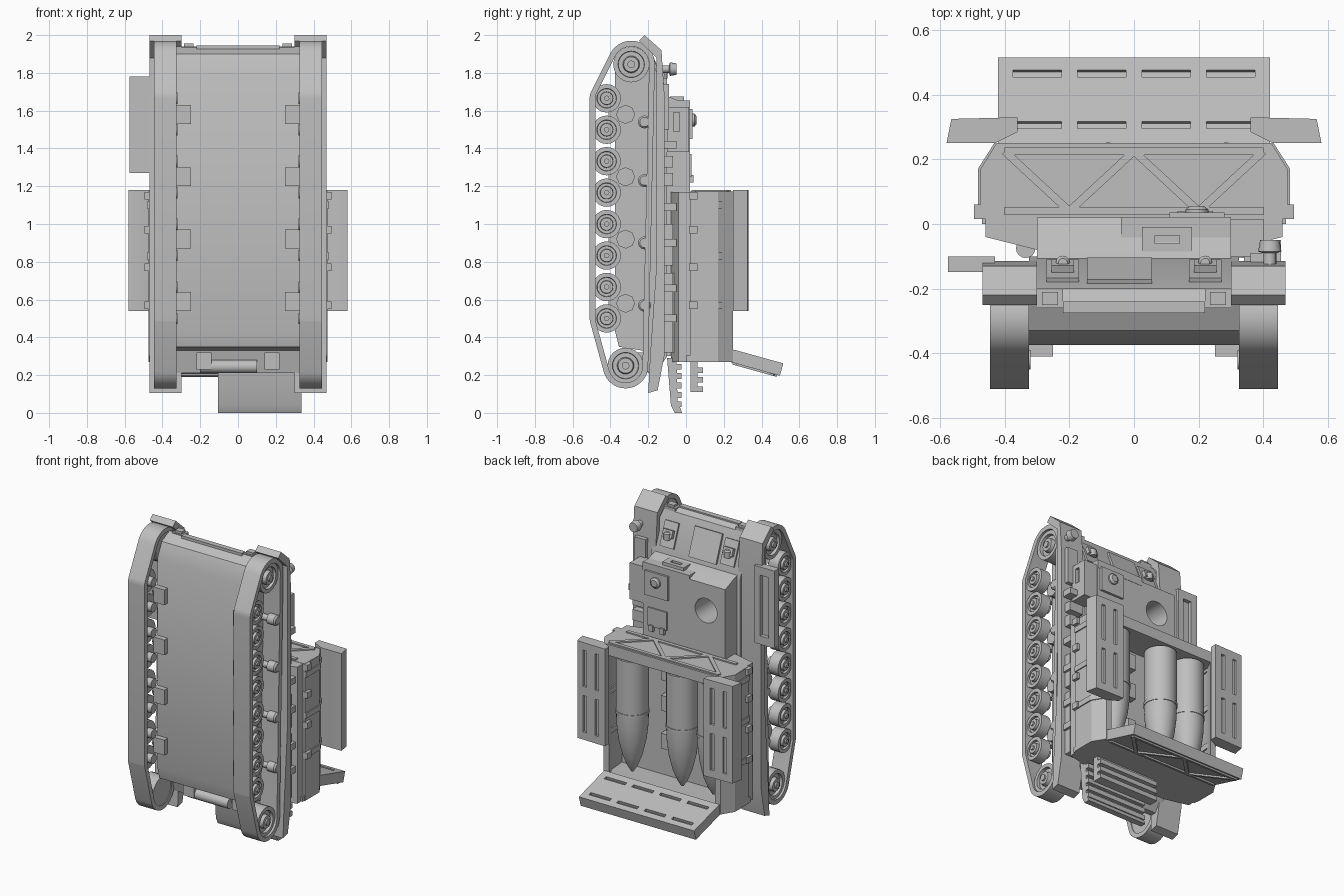
import bpy, bmesh
from math import sin, cos, pi, radians
from mathutils import Matrix, Vector

cube = bpy.data.objects.get("Cube")
if cube:
    bpy.data.objects.remove(cube)

grey = bpy.data.materials.new("light_grey")
grey.use_nodes = True
tone = (.52, .52, .52, 1)
grey.diffuse_color = tone
grey.node_tree.nodes["Principled BSDF"].inputs["Base Color"].default_value = tone
parts = []


def finish(name, bm, mirror=False):
    bmesh.ops.recalc_face_normals(bm, faces=bm.faces)
    mesh = bpy.data.meshes.new(name)
    bm.to_mesh(mesh)
    bm.free()
    mesh.materials.append(grey)
    obj = bpy.data.objects.new(name, mesh)
    bpy.context.collection.objects.link(obj)
    if mirror:
        obj.modifiers.new("mirror", "MIRROR").use_clip = False
    parts.append(obj)
    return obj


def place(axis, depth, a, b):
    return {"x": (depth, a, b), "y": (a, depth, b), "z": (a, b, depth)}[axis]


def add_prism(bm, axis, points, low, high):
    rings = [[bm.verts.new(place(axis, d, a, b)) for a, b in points] for d in (low, high)]
    bm.faces.new(rings[0])
    bm.faces.new(rings[1])
    for i in range(len(points)):
        j = (i + 1) % len(points)
        bm.faces.new((rings[0][i], rings[0][j], rings[1][j], rings[1][i]))


def prism(name, axis, points, low, high, mirror=False):
    bm = bmesh.new()
    add_prism(bm, axis, points, low, high)
    return finish(name, bm, mirror)


def add_box(bm, xs, ys, zs):
    (a, b), (c, d) = xs, ys
    add_prism(bm, "z", [(a, c), (b, c), (b, d), (a, d)], *zs)


def boxes(name, spans, mirror=False):
    bm = bmesh.new()
    for span in spans:
        add_box(bm, *span)
    return finish(name, bm, mirror)


def box(name, xs, ys, zs, mirror=False):
    return boxes(name, [(xs, ys, zs)], mirror)


def lathe(name, axis, profile, centres, mirror=False, sides=24):
    """Revolve (depth, radius) pairs about an axis at every centre."""
    bm = bmesh.new()
    for a, b in centres:
        rings = []
        for depth, radius in profile:
            rings.append([bm.verts.new(place(axis, depth, a + radius * cos(2 * pi * k / sides),
                                             b + radius * sin(2 * pi * k / sides)))
                          for k in range(sides)])
        for low, high in zip(rings, rings[1:]):
            for k in range(sides):
                n = (k + 1) % sides
                bm.faces.new((low[k], low[n], high[n], high[k]))
        bm.faces.new(rings[0])
        bm.faces.new(rings[-1])
    return finish(name, bm, mirror)


def cut(obj, cutter):
    mod = obj.modifiers.new("cut", "BOOLEAN")
    mod.object = cutter
    mod.solver = "EXACT"
    bpy.context.view_layer.objects.active = obj
    bpy.ops.object.modifier_apply(modifier=mod.name)
    parts.remove(cutter)
    bpy.data.objects.remove(cutter)


def around(centre, half):
    return (centre - half, centre + half)


def add_rib(bm, start, end, low, high, width=.012):
    s, e = Vector(start), Vector(end)
    side = (e - s).normalized().orthogonal() * width
    add_prism(bm, "z", [s - side, e - side, e + side, s + side], low, high)


def truss(name, near, far, reach, low, high):
    bm = bmesh.new()
    for i in range(4):
        x = reach * (i - 2) / 2
        ends = (far, near) if i % 2 == 0 else (near, far)
        add_rib(bm, (x, ends[0]), (x + reach / 2, ends[1]), low, high)
    for y in (near, far):
        add_rib(bm, (-reach, y), (reach, y), low, high)
    return finish(name, bm)


# Hull, standing on its tail
hull = prism("hull", "x", [(-.375, .43), (-.375, 1.8), (-.33, 1.9), (-.25, 1.94), (-.2, 1.92), (-.1, 1.66),
                           (-.1, .3), (-.16, .21), (-.2, .21), (-.23, .33), (-.355, .35)], -.325, .325)
box("nose_bar", (-.22, .22), (-.275, -.24), (1.88, 1.945))
boxes("belly_brackets", [((.25, .33), (-.41, -.37), around(z, .05))
                         for z in (.59, .92, 1.25, 1.58)], True)

# Track bands wrapped around the end wheels
loop = [(-.29, 1.845, .125), (-.42, 1.665, .09), (-.42, .5, .09), (-.32, .25, .12)]
bm = bmesh.new()
rings = []
steps = 64
for k in range(steps):
    dy, dz = cos(2 * pi * k / steps), sin(2 * pi * k / steps)
    y, z, r = max(loop, key=lambda c: c[0] * dy + c[1] * dz + c[2])
    rings.append([bm.verts.new((x, y + q * dy, z + q * dz))
                  for x, q in ((.325, r), (.445, r), (.445, r - .03), (.325, r - .03))])
for k in range(steps):
    here, after = rings[k], rings[(k + 1) % steps]
    for i in range(4):
        j = (i + 1) % 4
        bm.faces.new((here[i], here[j], after[j], after[i]))
finish("tracks", bm, True)

# Running gear
hub = [(.32, .03), (.36, .03), (.36, .075), (.43, .075), (.43, .052), (.415, .05), (.415, .035),
       (.435, .033), (.435, .014), (.445, .014)]
lathe("road_wheels", "x", hub, [(-.42, .5 + i * .1665) for i in range(8)], True)
big = [(.33, .095), (.43, .095), (.43, .07), (.41, .068), (.41, .045), (.435, .04), (.435, .02), (.445, .02)]
lathe("drive_sprocket", "x", big, [(-.29, 1.845)], True)
lathe("rear_idler", "x", big, [(-.32, .25)], True)
lathe("return_rollers", "x", [(.32, .02), (.385, .02), (.385, .034), (.435, .034), (.445, .025)],
      [(-.22, z) for z in (.57, .9, 1.23, 1.54)], True, 16)
lathe("suspension_brackets", "x", [(.32, .05), (.37, .05)],
      [(-.32, z) for z in (.58, .92, 1.25, 1.58)], True, 8)

# Fenders
prism("fenders", "x", [(-.25, 1.97), (-.22, 2), (-.13, 1.92), (-.115, 1.7), (-.115, .3), (-.15, .12),
                       (-.2, .105), (-.19, .3), (-.155, .8), (-.155, 1.88)], .3, .468, True)

# Superstructure with gun port
fort = prism("superstructure", "x", [(-.12, .3), (-.12, 1.68), (-.08, 1.67), (.02, 1.63), (.02, .3)], -.3, .3)
for body in (fort, hull):
    cut(body, lathe("port_cutter", "y", [(-.2, .08), (.1, .08)], [(-.16, 1.455)], sides=32))
box("front_step", (-.04, .3), (-.1, .022), (1.6, 1.655))
visor = box("visor_plate", (.025, .18), (-.085, -.01), (1.62, 1.675))
cut(visor, box("visor_cutter", (.065, .14), (-.06, -.035), (1.66, 1.7)))
box("upper_hatch", (.11, .28), (.01, .035), around(1.53, .08))
lathe("hatch_knob", "y", [(.03, .035), (.045, .035), (.055, .022)], [(.195, 1.55)], sides=12)
box("lower_hatch", (.12, .26), (.01, .03), around(1.31, .06))
boxes("hatch_hinges", [(around(x, .015), (.01, .04), around(1.24, .02)) for x in (.15, .23)])

# Sloped nose fittings
slope = Matrix.Translation((0, -.15, 1.79)) @ Matrix.Rotation(radians(21), 4, "X")
plate = box("nose_hatch", (-.145, .055), (-.012, .014), around(0, .095))
pads = boxes("lamp_mounts", [((.17, .27), (-.012, .012), (-.08, .08)),
                             ((.185, .255), (.01, .035), (-.02, .03))], True)
for part in (plate, pads):
    part.data.transform(slope)
lathe("nose_lamps", "z", [(1.77, .022), (1.81, .022), (1.82, .014)], [(.22, -.12)], True, 12)
boxes("tow_hooks", [((.22, .3), (-.26, -.2), (1.88, 1.94)), ((.235, .285), (-.25, -.21), (1.93, 1.955))], True)

# Stowage along the fenders
lathe("fender_lamp", "y", [(-.13, .02), (-.09, .02), (-.085, .036), (-.05, .03)], [(.42, 1.82)], sides=16)
lathe("side_tubes", "z", [(.32, .03), (.74, .03)], [(.335, -.075)], True, 16)
vent = box("side_locker", (.3, .4), (-.1, .015), (1.38, 1.62))
cut(vent, box("locker_cutter", (.38, .5), around(-.05, .015), around(1.54, .05)))
boxes("fender_boxes", [((.34, .44), (-.12, -.07), (z, z + size)) for z, size in
                       ((1.3, .06), (1.2, .07), (.78, .22), (.32, .42))])
box("fender_rack", (.36, .44), (-.12, -.09), (1.5, 1.74))
boxes("fender_clips", [((.36, .455), (-.12, -.05), around(z, .02)) for z in (.5, .66, .9, 1.09, 1.42)])
tray = box("side_tray", (-.575, -.43), (-.148, -.1), (1.27, 1.78))
cut(tray, box("tray_cutter", around(-.5, .03), (-.125, 0), around(1.525, .2)))

# Ammunition bay
prism("bay_rear_wall", "z", [(-.46, .04), (-.46, -.04), (-.3, -.08), (.3, -.08), (.46, -.04), (.46, .04)], .27, 1.17)
prism("bay_sides", "z", [(.44, .02), (.475, .02), (.475, .17), (.425, .25), (.385, .25), (.43, .16)],
      .27, 1.17, True)
roof = [(.47, .02), (.475, .17), (.425, .25)]
roof += [(-x, y) for x, y in reversed(roof)]
prism("bay_roof", "z", roof, 1.1, 1.172)
prism("bay_floor", "z", [(x, y - .02) for x, y in roof], .27, .305)
truss("roof_truss", .04, .225, .4, 1.165, 1.18)
strap = [(.43, .02), (.482, .02), (.482, .172), (.43, .253), (.415, .24)]
for z in (.57, .83, 1.1):
    prism("bay_strap", "z", strap, z - .018, z + .018, True)
boxes("bay_latches", [((.46, .495), (.015, .06), around(z, .02)) for z in (.57, .77, .97, 1.15)], True)
boxes("bay_brackets", [(around(x, .03), (.03, .09), around(z, .05)) for x in (.09, -.28) for z in (.55, .8, 1)])

# Shells stored nose down
shell = [(.33, .008), (.37, .032), (.44, .06), (.54, .084), (.64, .096), (.72, .098), (.72, .102),
         (.74, .102), (.74, .098), (1.09, .098)]
lathe("shells", "z", shell, [(.285, .15), (-.08, .15), (-.3, .14)], sides=32)

# Open bay doors with slots
for side in (-1, 1):
    leaf = [(.43, .25), (.58, .25), (.565, .325), (.36, .33), (.36, .285)]
    door = prism("bay_door", "z", [(side * x, y) for x, y in leaf], .54, 1.18)
    slots = [(around(side * x, .013), (.312, .4), around(z, .12))
             for x in (.42, .51) for z in (.71, 1.01)]
    cut(door, boxes("door_cutter", slots))

# Drop-down tail ramp
ramp = box("tail_ramp", (-.42, .42), (-.137, .137), (-.034, .034))
cut(ramp, boxes("ramp_cutter", [(around(x, .075), around(y, .011), (.015, .1))
                                for x in (-.3, -.1, .1, .3) for y in (-.08, .085)]))
under = truss("ramp_truss", -.11, .11, .4, -.044, -.03)
tilt = Matrix.Translation((0, .374, .266)) @ Matrix.Rotation(radians(-15.5), 4, "X")
for part in (ramp, under):
    part.data.transform(tilt)

# Ribbed tail plates
prism("tail_slab", "x", [(-.1, .29), (-.08, .04), (-.06, 0), (-.02, 0), (-.045, .06), (-.05, .29)], -.105, .335)
boxes("tail_ribs", [((-.105, .335), (-.07, -.025), (z, z + .03)) for z in (.03, .08, .13, .18, .23)])
box("upper_tail_slab", (-.105, .335), (.025, .06), (.11, .28))
boxes("upper_tail_ribs", [((-.105, .335), (.05, .09), (z, z + .03)) for z in (.11, .16, .21)])

# Towing gear
lathe("tow_bar", "x", [(-.2, .035), (.1, .035)], [(-.22, .245)], sides=16)
boxes("tow_brackets", [(around(x, .04), (-.26, -.15), (.23, .32)) for x in (-.18, .18)])

bpy.ops.object.select_all(action="DESELECT")
for part in parts:
    part.select_set(True)
bpy.context.view_layer.objects.active = parts[0]
bpy.ops.object.shade_smooth_by_angle(angle=radians(32))
